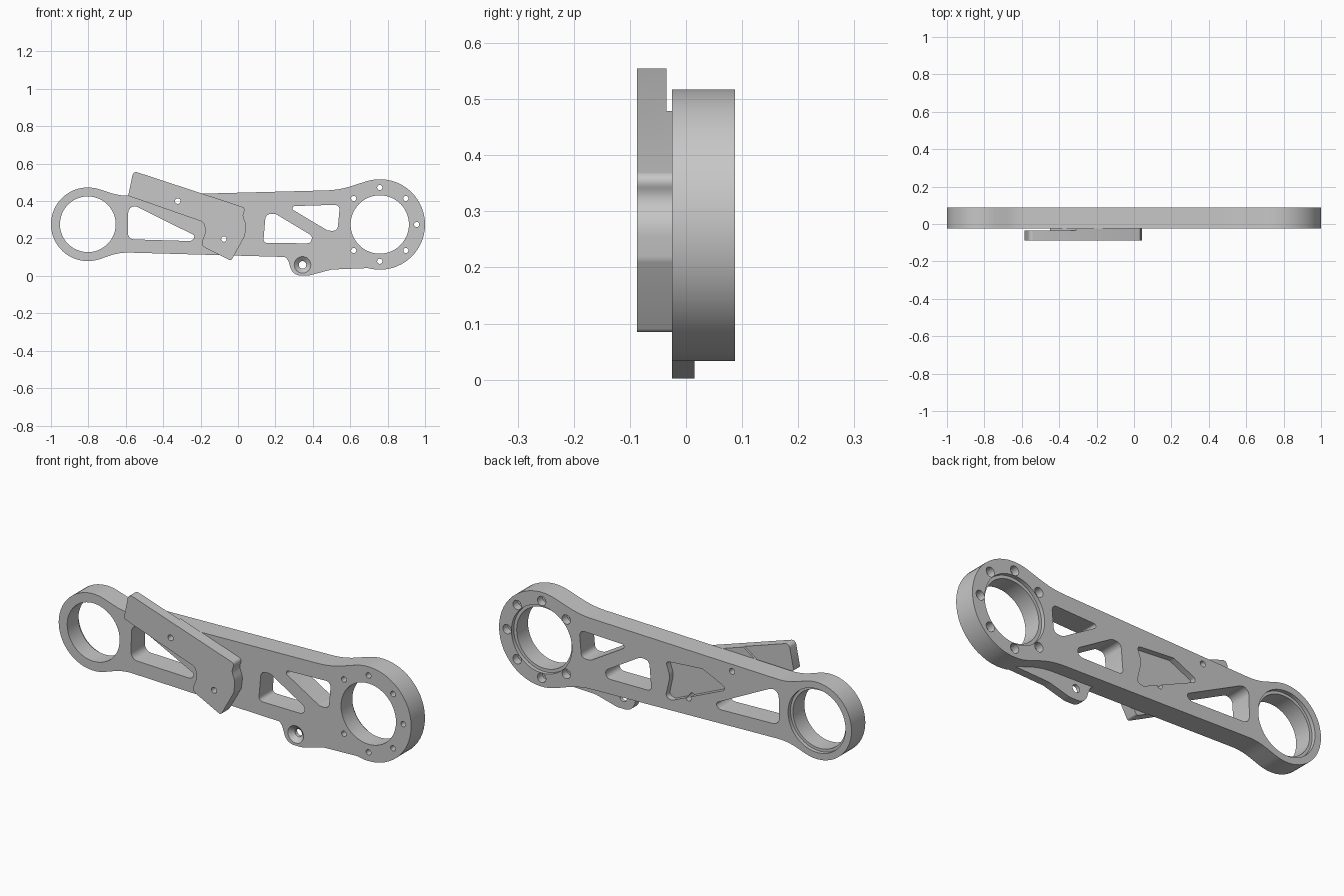
import bpy, bmesh, math
from mathutils import Vector

if "Cube" in bpy.data.objects:
    bpy.data.objects.remove(bpy.data.objects["Cube"])

GREY = (0.57, 0.57, 0.57, 1)
metal = bpy.data.materials.new("satin_grey_metal")
metal.use_nodes = True
metal.diffuse_color = GREY
metal.node_tree.nodes["Principled BSDF"].inputs["Base Color"].default_value = GREY

FRONT, BACK = -0.025, 0.087          # arm thickness
PLATE_FRONT, RELIEF = -0.087, -0.035  # cover plate thickness


def rounded(corners, steps=5):
    """Closed outline from (x, z, radius) corners, each corner replaced by an arc."""
    out = []
    for i, (x, z, r) in enumerate(corners):
        p = Vector((x, z))
        a = Vector(corners[i - 1][:2]) - p
        b = Vector(corners[(i + 1) % len(corners)][:2]) - p
        if r == 0:
            out.append(p)
            continue
        half = a.angle(b) / 2
        t = min(r / math.tan(half), 0.48 * a.length, 0.48 * b.length)
        r = t * math.tan(half)
        center = p + (a.normalized() + b.normalized()).normalized() * (r / math.sin(half))
        start = p + a.normalized() * t - center
        end = p + b.normalized() * t - center
        sweep = start.angle_signed(end)
        s0 = math.atan2(start.y, start.x)
        for k in range(steps + 1):
            ang = s0 - sweep * k / steps
            out.append(center + r * Vector((math.cos(ang), math.sin(ang))))
    return out


def arc(cx, cz, r, a0, a1, n):
    return [Vector((cx + r * math.cos(math.radians(a0 + (a1 - a0) * k / n)),
                    cz + r * math.sin(math.radians(a0 + (a1 - a0) * k / n)))) for k in range(n + 1)]


def add_object(name, bm):
    bm.normal_update()
    bmesh.ops.recalc_face_normals(bm, faces=bm.faces)
    mesh = bpy.data.meshes.new(name)
    bm.to_mesh(mesh)
    bm.free()
    mesh.materials.append(metal)
    ob = bpy.data.objects.new(name, mesh)
    bpy.context.collection.objects.link(ob)
    return ob


def prism(name, outline, y0, y1):
    bm = bmesh.new()
    face = bm.faces.new([bm.verts.new((p[0], y0, p[1])) for p in outline])
    ext = bmesh.ops.extrude_face_region(bm, geom=[face])
    bmesh.ops.translate(bm, vec=(0, y1 - y0, 0),
                        verts=[v for v in ext["geom"] if isinstance(v, bmesh.types.BMVert)])
    return add_object(name, bm)


def drill(x, z, r0, r1, y0, y1, n=32):
    """Round cutter along y, radius r0 at y0 and r1 at y1."""
    bm = bmesh.new()
    bmesh.ops.create_cone(bm, cap_ends=True, segments=n, radius1=r0, radius2=r1, depth=y1 - y0)
    for v in bm.verts:
        v.co = Vector((x + v.co.x, (y0 + y1) / 2 + v.co.z, z + v.co.y))
    return add_object("cutter", bm)


def combine(ob, tool, operation="DIFFERENCE"):
    tool.hide_render = True
    mod = ob.modifiers.new("combine", "BOOLEAN")
    mod.operation, mod.solver, mod.object = operation, "EXACT", tool
    bpy.context.view_layer.objects.active = ob
    bpy.ops.object.modifier_apply(modifier=mod.name)
    bpy.data.objects.remove(tool)


def finish(ob):
    bpy.ops.object.select_all(action="DESELECT")
    ob.select_set(True)
    bpy.context.view_layer.objects.active = ob
    bpy.ops.object.shade_smooth_by_angle(angle=math.radians(25))


SMALL = (-0.803, 0.276)
LARGE = (0.758, 0.275)

# Arm body: two round ends joined by a tapered web with filleted necks
lower = rounded([(-0.742, 0.089, 0), (-0.634, 0.126, 0.3), (0.543, 0.093, 0.5), (0.683, 0.045, 0)])[1:-1]
upper = rounded([(0.683, 0.505, 0), (0.543, 0.459, 0.5), (-0.634, 0.428, 0.3), (-0.742, 0.463, 0)])[1:-1]
outline = arc(*SMALL, 0.197, 72, 288, 32) + lower + arc(*LARGE, 0.242, -108, 108, 32) + upper
arm = prism("main_arm", outline, FRONT, BACK)

# Thin mounting lug under the arm
lug = [(0.17, 0.13, 0), (0.17, 0.109, 0), (0.26, 0.109, 0.05), (0.294, 0.002, 0.055),
       (0.38, 0.002, 0.1), (0.5, 0.034, 0.1), (0.7, 0.042, 0), (0.7, 0.1, 0), (0.55, 0.13, 0)]
combine(arm, prism("lug", rounded(lug), FRONT, 0.015), "UNION")

# Lightening windows through the web
windows = [
    [(-0.586, 0.393, 0.035), (-0.225, 0.213, 0.025), (-0.25, 0.186, 0.025), (-0.59, 0.196, 0.035)],
    [(0.135, 0.176, 0.02), (0.148, 0.33, 0.04), (0.2, 0.332, 0.04), (0.4, 0.212, 0.03), (0.387, 0.174, 0.025)],
    [(0.262, 0.372, 0.012), (0.545, 0.381, 0.025), (0.532, 0.24, 0.035), (0.48, 0.242, 0.03)],
]
for w in windows:
    combine(arm, prism("cutter", rounded(w), -0.2, 0.2))

# Shallow pocket in the back
pocket = [(0.055, 0.352, 0.015), (-0.155, 0.368, 0.03), (-0.3, 0.3, 0.015),
          (0.02, 0.16, 0.02), (0.055, 0.17, 0.02), (0.03, 0.28, 0.08)]
combine(arm, prism("cutter", rounded(pocket), BACK - 0.03, 0.2))

# Bearing bores with stepped rims at the back
for (x, z), r, rim in ((SMALL, 0.149, 0.163), (LARGE, 0.156, 0.172)):
    combine(arm, drill(x, z, r, r, -0.2, 0.2, 48))
    combine(arm, drill(x, z, rim, rim, BACK - 0.02, 0.2, 48))

# Bolt circle around the large bore, counterbored at the back
for k in range(-3, 4):
    x = LARGE[0] + 0.197 * math.cos(k * math.pi / 4)
    z = LARGE[1] + 0.197 * math.sin(k * math.pi / 4)
    combine(arm, drill(x, z, 0.014, 0.014, -0.2, 0.2, 16))
    combine(arm, drill(x, z, 0.024, 0.024, BACK - 0.04, 0.2, 16))

# Countersunk lug hole
combine(arm, drill(0.345, 0.059, 0.02, 0.02, -0.2, 0.2, 24))
combine(arm, drill(0.345, 0.059, 0.05, 0.02, FRONT - 0.005, FRONT + 0.022, 24))

# Slanted cover plate on the front
plate_corners = [(-0.56, 0.561, 0.02), (-0.587, 0.428, 0.006), (-0.18, 0.286, 0.03), (-0.175, 0.23, 0.06),
                 (-0.2, 0.163, 0.025), (-0.037, 0.081, 0.012), (0.037, 0.214, 0.03), (0.044, 0.275, 0.08),
                 (0.024, 0.325, 0.04), (0.043, 0.363, 0.025)]
plate = prism("cover_plate", rounded(plate_corners), PLATE_FRONT, FRONT)

# Relief behind the free end of the plate
relief = [(-0.2, 0.555), (-0.55, 0.31), (-0.8, 0.31), (-0.8, 0.7), (-0.2, 0.7)]
combine(plate, prism("cutter", relief, RELIEF, 0.1))

# Fastener holes through plate and arm
for x, z in ((-0.322, 0.4), (-0.075, 0.197)):
    for ob in (plate, arm):
        combine(ob, drill(x, z, 0.015, 0.015, -0.2, 0.2, 16))

for ob in (arm, plate):
    finish(ob)
